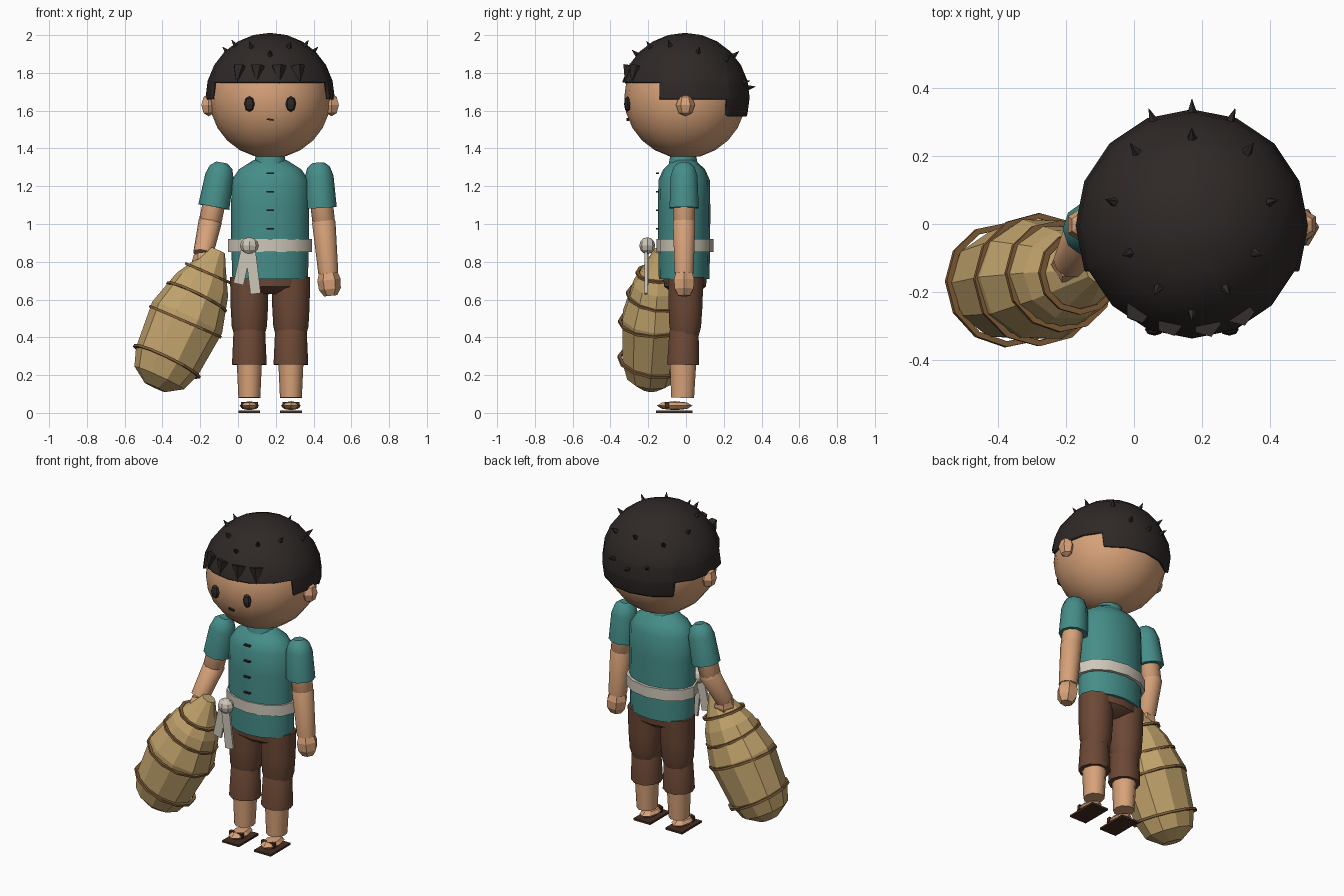
import bpy, bmesh
from math import pi, cos, sin, sqrt, radians
from mathutils import Vector, Matrix

if "Cube" in bpy.data.objects:
    bpy.data.objects.remove(bpy.data.objects["Cube"])

COLOURS = dict(skin=(.68, .36, .19), hair=(.028, .022, .02), teal=(.06, .27, .25),
               brown=(.15, .065, .036), sack=(.54, .37, .15), rope=(.22, .11, .04),
               cloth=(.62, .57, .48), sole=(.06, .026, .016))
MATS = {}
for key, c in COLOURS.items():
    MATS[key] = bpy.data.materials.new(key)
    MATS[key].diffuse_color = (*c, 1)

CX = .17                       # body centre line
HEAD = Vector((CX, -.005, 1.67))


def finish(name, bm, mat, smooth=None):
    bmesh.ops.recalc_face_normals(bm, faces=bm.faces)
    me = bpy.data.meshes.new(name)
    bm.to_mesh(me)
    bm.free()
    ob = bpy.data.objects.new(name, me)
    bpy.context.collection.objects.link(ob)
    me.materials.append(MATS[mat])
    if smooth:
        bpy.ops.object.select_all(action='DESELECT')
        ob.select_set(True)
        bpy.context.view_layer.objects.active = ob
        bpy.ops.object.shade_smooth_by_angle(angle=radians(smooth))
    return ob


def loft(name, start, end, profile, n, mat, flat=1, smooth=40, caps=True):
    """Rings of n sides along start->end; profile = (fraction, radius); flat scales depth."""
    a, b = Vector(start), Vector(end)
    axis = (b - a).normalized()
    side = (Vector((1, 0, 0)) - axis * axis.x).normalized()
    depth = axis.cross(side)
    bm = bmesh.new()
    rings = []
    for t, r in profile:
        c = a.lerp(b, t)
        rings.append([bm.verts.new(c + side * r * cos(2 * pi * i / n) + depth * r * flat * sin(2 * pi * i / n))
                      for i in range(n)])
    for lo, hi in zip(rings, rings[1:]):
        for i in range(n):
            j = (i + 1) % n
            bm.faces.new((lo[i], lo[j], hi[j], hi[i]))
    if caps:
        bm.faces.new(rings[0])
        bm.faces.new(rings[-1])
    return finish(name, bm, mat, smooth)


def ball(name, loc, size, mat, u=8, v=6, smooth=None):
    bm = bmesh.new()
    bmesh.ops.create_uvsphere(bm, u_segments=u, v_segments=v, radius=1,
                              matrix=Matrix.Translation(loc) @ Matrix.Diagonal((*size, 1)))
    return finish(name, bm, mat, smooth)


def box(name, loc, size, mat, turn=0):
    bm = bmesh.new()
    bmesh.ops.create_cube(bm, size=1, matrix=Matrix.Translation(loc) @ Matrix.Rotation(turn, 4, 'Y')
                          @ Matrix.Diagonal((*size, 1)))
    return finish(name, bm, mat)


def spike(name, base, direction, r, h, n=5):
    d = Vector(direction).normalized()
    b = Vector(base)
    return loft(name, b - d * .01, b + d * h, [(0, r), (1, .001)], n, 'hair', smooth=None)


def hoop(name, centre, axis, r, flat, width, thick, mat, n=12):
    """Flat rope band wrapped round the sack."""
    c, d = Vector(centre), Vector(axis).normalized()
    prof = [(0, r), (0, r + thick), (1, r + thick), (1, r), (0, r)]
    return loft(name, c - d * width / 2, c + d * width / 2, prof, n, mat, flat, None, caps=False)


# head, ears and face
ball('head', HEAD, (.322, .322, .322), 'skin', 16, 12, 60)
for s, tag in ((-1, 'right'), (1, 'left')):
    ball(f'{tag}_ear', (CX + s * .325, -.003, 1.63), (.045, .05, .06), 'skin', 6, 4)
    ball(f'{tag}_eye', (CX + s * .11, -.31, 1.635), (.028, .018, .042), 'hair', 8, 4)
box('mouth', (CX, -.308, 1.553), (.035, .012, .009), 'hair', .15)

# hair cap: sphere trimmed to a stepped hairline
bm = bmesh.new()
bmesh.ops.create_uvsphere(bm, u_segments=16, v_segments=12, radius=.342, matrix=Matrix.Translation(HEAD))
for co, no in (((0, 0, 1.57), (0, 0, 1)), ((0, 0, 1.66), (0, 0, 1)), ((0, 0, 1.75), (0, 0, 1)),
               ((0, -.14, 0), (0, 1, 0)), ((0, .22, 0), (0, 1, 0))):
    bmesh.ops.bisect_plane(bm, geom=bm.verts[:] + bm.edges[:] + bm.faces[:], plane_co=co, plane_no=no)


def hairline(y):
    return 1.75 if y < -.14 else 1.66 if y < .22 else 1.57


cut = []
for f in bm.faces:
    c = f.calc_center_median()
    if c.z < hairline(c.y):
        cut.append(f)
bmesh.ops.delete(bm, geom=cut, context='FACES')
hair = finish('hair_cap', bm, 'hair', 40)
m = hair.modifiers.new('thickness', 'SOLIDIFY')
m.thickness = .022

# hair spikes standing out from the cap, then the fringe pointing down
tufts = [(0, .26, 1), (0, -.255, 1), (0, .338, 1)]
for x, y in ((.165, .22), (.23, .07), (.185, -.08), (.1, -.185), (.115, .312)):
    tufts += [(x, y, 1), (-x, y, 1)]
for i, (x, y, _) in enumerate(tufts):
    d = Vector((x, y, sqrt(max(.0005, .342 ** 2 - x * x - y * y))))
    spike(f'hair_spike_{i}', HEAD + d * .97, d, .02, .045)
for i, x in enumerate((-.16, -.065, .045, .145)):
    y = -sqrt(.31 ** 2 - x * x)
    spike(f'fringe_{i}', (CX + x, y + .01, 1.825), (x * .1, -.022, -.07), .042, .085)

# torso, collar, belt
loft('shirt', (CX, -.01, .71), (CX, -.01, 1.34),
     [(0, .2), (.3, .206), (.6, .207), (.83, .203), (.92, .165), (1, .085)], 16, 'teal', .67)
loft('collar', (CX, -.015, 1.32), (CX, -.015, 1.365), [(0, .085), (1, .075)], 12, 'teal', .9)
loft('neck', (CX, -.01, 1.3), (CX, -.01, 1.4), [(0, .06), (1, .06)], 10, 'skin')
loft('belt', (CX, -.005, .852), (CX, -.005, .92), [(0, .223), (1, .223)], 12, 'cloth', .68)
for i in range(4):
    box(f'button_{i}', (CX, -.152, .975 + i * .098), (.04, .016, .009), 'hair')

# belt knot and tails
ball('belt_knot', (.06, -.205, .885), (.05, .042, .045), 'cloth', 8, 6)
box('belt_tail_outer', (.022, -.205, .77), (.055, .014, .18), 'cloth', .22)
box('belt_tail_inner', (.08, -.212, .74), (.055, .014, .22), 'cloth', -.12)

# legs, feet and sandals
loft('hips', (CX, -.005, .63), (CX, -.005, .76), [(0, .1), (.3, .185), (1, .197)], 12, 'brown', .6)
for s, tag in ((-1, 'right'), (1, 'left')):
    x = CX + s * .11
    loft(f'{tag}_thigh', (x, .0, .72), (x, -.005, .41), [(0, .102), (.5, .099), (.85, .093), (1, .08)],
         10, 'brown', .95)
    loft(f'{tag}_trouser_cuff', (x, -.01, .46), (x, -.015, .255), [(0, .07), (.15, .084), (1, .092)],
         10, 'brown', .97)
    loft(f'{tag}_shin', (x, -.015, .3), (x, -.018, .08), [(0, .068), (1, .058)], 10, 'skin', 1.1)
    ball(f'{tag}_foot', (x, -.06, .038), (.052, .094, .024), 'skin', 8, 4)
    box(f'{tag}_sandal_strap', (x, -.1, .042), (.09, .022, .03), 'sole')
    box(f'{tag}_sandal_sole', (x, -.062, .006), (.115, .195, .012), 'sole')


# arms: sleeve, upper arm, forearm, hand
def arm(tag, shoulder, sleeve_end, elbow, wrist, hand):
    loft(f'{tag}_sleeve', shoulder, sleeve_end, [(0, .03), (.1, .06), (.3, .076), (1, .083)], 10, 'teal', .98)
    loft(f'{tag}_upper_arm', Vector(shoulder).lerp(Vector(sleeve_end), .6), elbow, [(0, .06), (.9, .06), (1, .05)],
         10, 'skin')
    up = Vector(elbow) + (Vector(elbow) - Vector(wrist)).normalized() * .04
    loft(f'{tag}_forearm', up, wrist, [(0, .048), (.1, .062), (1, .053)], 10, 'skin')
    tip = Vector(wrist).lerp(Vector(hand), 1)
    loft(f'{tag}_hand', wrist, tip, [(0, .05), (.3, .062), (.7, .058), (1, .035)], 6, 'skin', 1, None)


arm('left', (.425, -.01, 1.325), (.44, -.01, 1.085), (.455, -.01, 1.0), (.478, -.01, .74), (.49, -.01, .62))
arm('right', (-.085, -.01, 1.325), (-.128, -.015, 1.09), (-.15, -.03, 1.0), (-.185, -.11, .84),
    (-.175, -.135, .74))

# carried sack, faceted and leaning outward, wrapped with rope bands
top, bottom = Vector((-.105, -.135, .86)), Vector((-.44, -.19, .135))
loft('sack', top, bottom,
     [(0, .04), (.1, .082), (.25, .15), (.49, .203), (.81, .18), (.93, .145), (1, .06)], 10, 'sack', .9, None)
for i, (t, r) in enumerate(((.165, .112), (.34, .158), (.52, .19), (.81, .178))):
    tilt = bottom - top + Vector((.02 * (-1) ** i, .05 * (-1) ** i, 0))
    hoop(f'sack_rope_{i}', top.lerp(bottom, t), tilt, r, .94, .014, .018, 'rope')

for m in bpy.data.materials:
    if m.users and not m.is_grease_pencil:
        m.use_nodes = True
        m.node_tree.nodes["Principled BSDF"].inputs["Base Color"].default_value = m.diffuse_color
